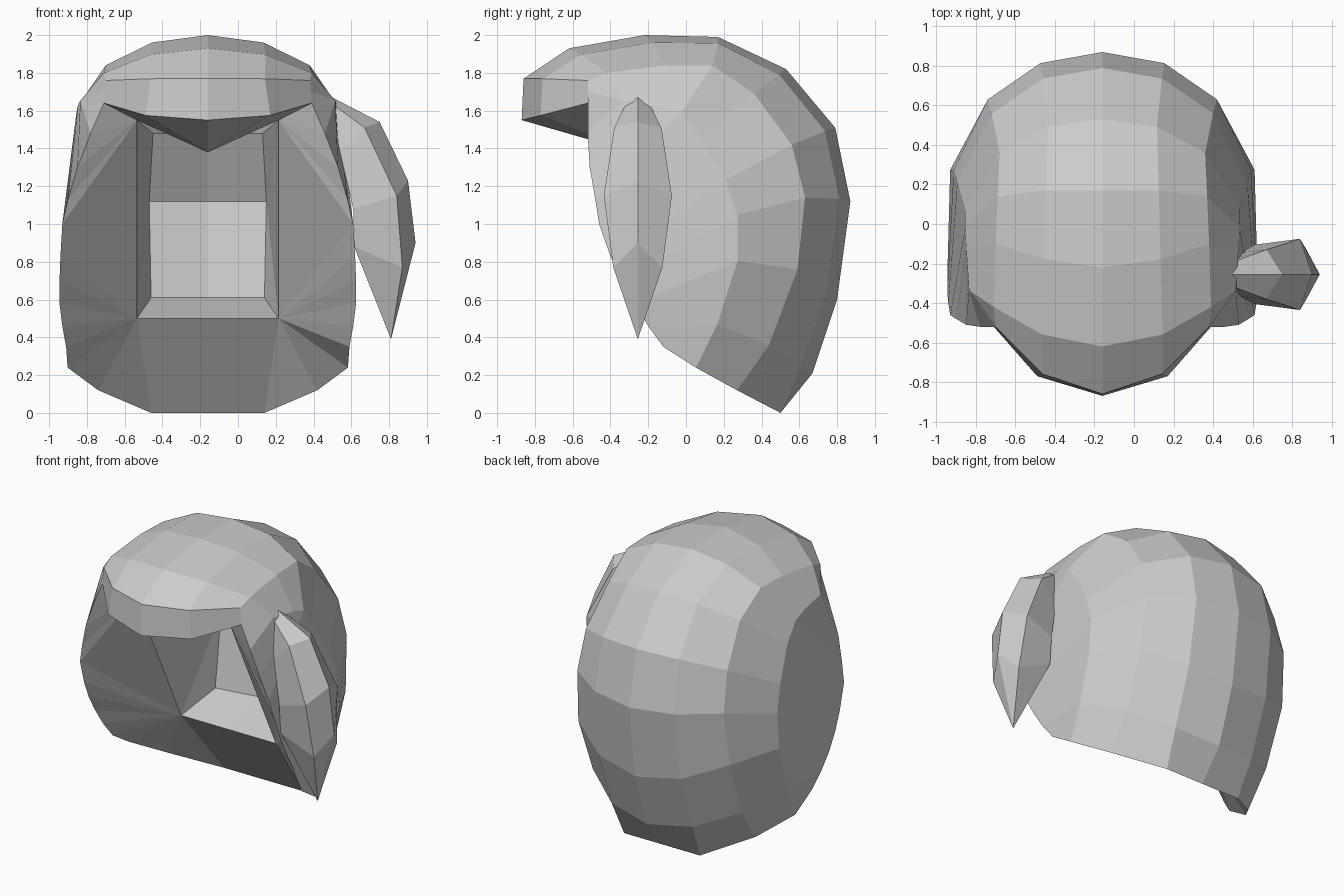
import bpy, bmesh

if "Cube" in bpy.data.objects:
    bpy.data.objects.remove(bpy.data.objects["Cube"])

CX = -0.16          # centre line of the helmet


def make_object(name, polys, loc, mirrored):
    """Build an object from polygons given as point lists, optionally mirrored in x."""
    bm = bmesh.new()
    for side in ((1, -1) if mirrored else (1,)):
        for poly in polys:
            bm.faces.new([bm.verts.new((side * p[0], p[1], p[2])) for p in poly])
    bmesh.ops.remove_doubles(bm, verts=bm.verts, dist=0.002)
    bmesh.ops.recalc_face_normals(bm, faces=bm.faces)
    mesh = bpy.data.meshes.new(name)
    bm.to_mesh(mesh)
    bm.free()
    ob = bpy.data.objects.new(name, mesh)
    ob.location = loc
    bpy.context.collection.objects.link(ob)
    return ob


def strips(rows):
    """Quads between neighbouring rows of points."""
    return [[a[i], a[i + 1], b[i + 1], b[i]]
            for a, b in zip(rows, rows[1:]) for i in range(len(a) - 1)]


def across(c, m, r, t):
    """Smooth symmetric curve: crown at t=0, shoulder at t=1, rim at t=2."""
    b = (r[0] - 2 * m[0]) / 6
    x = (m[0] - b) * t + b * t ** 3
    out = [x]
    for k in (0, 1):
        d1, d2 = m[k + 1] - c[k], r[k + 1] - c[k]
        q = (d2 - 4 * d1) / 12
        out.append(c[k] + (d1 - q) * t ** 2 + q * t ** 4)
    return tuple(out)


# Helmet shell profiles, brim to nape: crown (y, z), shoulder and rim (x, y, z)
crown = [(-.86, 1.77), (-.62, 1.93), (-.22, 2.0), (.17, 1.99), (.53, 1.82),
         (.79, 1.51), (.87, 1.12), (.80, .60), (.67, .21), (.50, 0)]
shoulder = [(.54, -.52, 1.76), (.55, -.42, 1.80), (.54, -.10, 1.84), (.53, .14, 1.84),
            (.52, .36, 1.69), (.56, .56, 1.42), (.58, .63, 1.14), (.60, .59, .76),
            (.59, .44, .36), (.58, .27, .12)]
rim = [(.55, -.52, 1.64), (.62, -.52, 1.48), (.69, -.51, 1.30), (.74, -.48, 1.13),
       (.77, -.46, 1.0), (.78, -.40, .83), (.785, -.34, .70), (.785, -.27, .58),
       (.77, -.20, .46), (.75, -.12, .35)]
rows = [[across(c, m, r, t) for t in (0, .5, 1, 1.5, 2)]
        for c, m, r in zip(crown, shoulder, rim)]
rows[0][3] = (.545, -.52, 1.70)
rows[-1][1] = (.30, .50, 0)
polys = strips(rows)

# Brim edge and underside
corner = rim[0]
low0, low1 = (0, -.87, 1.55), (.33, -.77, 1.575)
peak = (0, -.28, 1.38)
top_in, base_in, base_mid = (.375, -.40, 1.55), (.375, .12, .5), (0, .12, .5)
f = rows[0]
polys += [[f[0], f[1], low1, low0], [f[1], f[2], f[3], corner, low1],
          [low0, low1, peak], [low1, corner, peak], [corner, top_in, peak]]

# Thick rim fanning from the outer edge to the face opening
polys += [[rim[i], rim[i + 1], top_in] for i in range(4)]
polys.append([rim[4], base_in, top_in])
edge = rim[4:] + rows[-1][3:0:-1]
polys += [[a, b, base_in] for a, b in zip(edge, edge[1:])]
polys.append([rows[-1][1], rows[-1][0], base_mid, base_in])

# Hollow inside
mid = [base_mid, (0, .45, .61), (0, .55, 1.12), (0, .35, 1.48), peak]
wall = [base_in, (.30, .40, .61), (.31, .48, 1.12), (.29, .30, 1.48), top_in]
polys += strips(list(zip(mid, wall)))
polys += [[wall[0], wall[1], wall[2]], [wall[0], wall[2], wall[4]],
          [wall[2], wall[3], wall[4]]]
make_object("helmet", polys, (CX, 0, 0), True)

# Side plume: ring = ridge x,z / flank x,z,half width / inner x,z,half width
rings = [(.46, 1.69, .465, 1.66, .05, .47, 1.60, .07),
         (.75, 1.54, .67, 1.51, .125, .54, 1.38, .11),
         (.90, 1.23, .84, 1.15, .18, .61, 1.08, .15),
         (.94, .90, .87, .77, .13, .615, .88, .14)]
loops = []
for xo, zo, xm, zm, wm, xi, zi, wi in rings:
    loop = [(xo, 0, zo), (xm, -wm, zm), (xi, -wi, zi), (xi, wi, zi), (xm, wm, zm)]
    loops.append(loop + loop[:1])
loops.append([(.81, 0, .39)] * 6)
polys = strips(loops[:-1])
polys += [[a, b, loops[-1][0]] for a, b in zip(loops[-2], loops[-2][1:])]
polys.append(loops[0][:5])
make_object("side_plume", polys, (0, -.255, 0), False)
